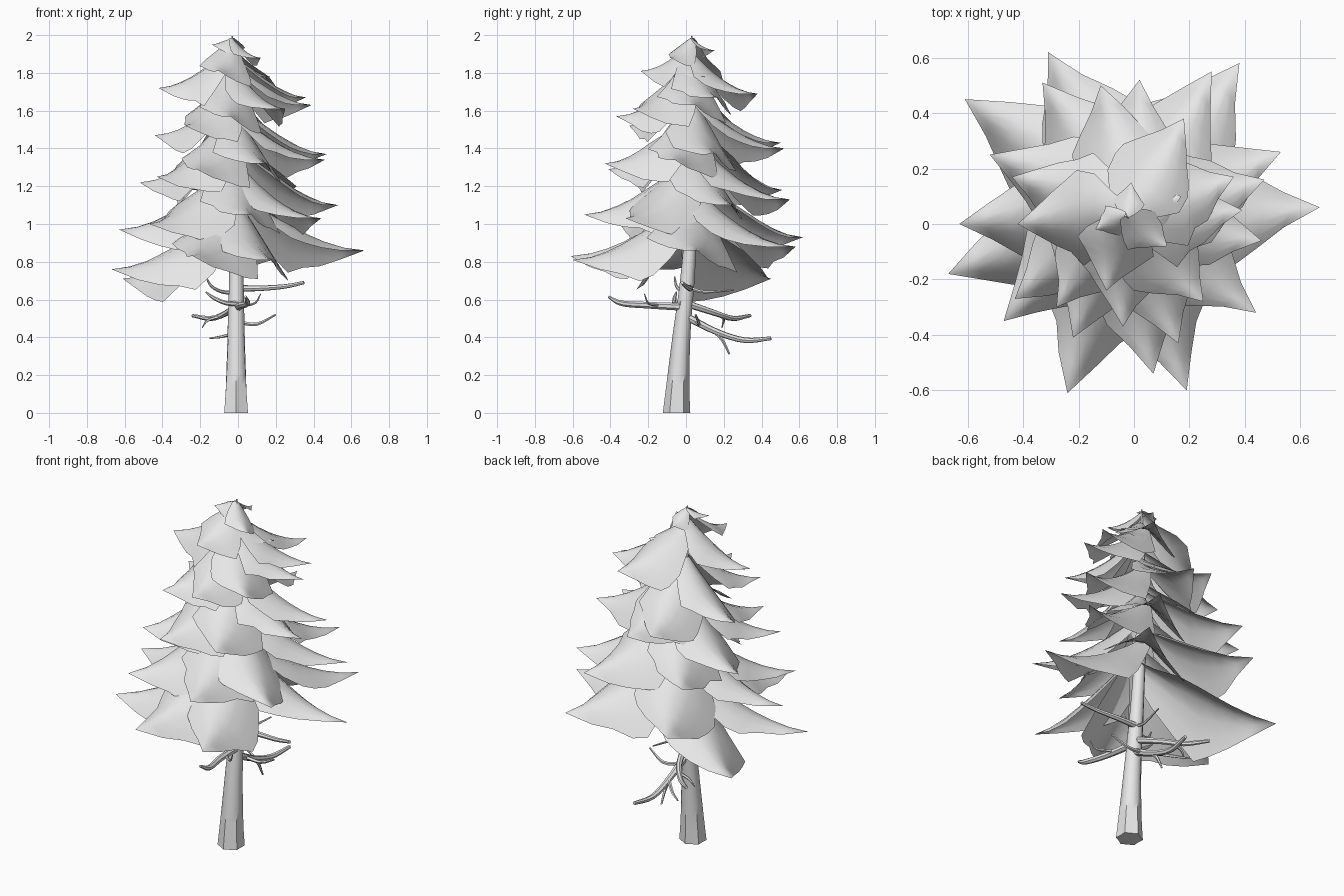
import bpy, bmesh, math, random
from mathutils import Vector

if "Cube" in bpy.data.objects:
    bpy.data.objects.remove(bpy.data.objects["Cube"])

random.seed(4)
grey = bpy.data.materials.new("pale_grey")
grey.diffuse_color = (0.8, 0.8, 0.8, 1)
grey.use_nodes = True
grey.node_tree.nodes["Principled BSDF"].inputs["Base Color"].default_value = grey.diffuse_color


def finish(bm, name, angle):
    mesh = bpy.data.meshes.new(name)
    bm.to_mesh(mesh)
    bm.free()
    mesh.materials.append(grey)
    ob = bpy.data.objects.new(name, mesh)
    bpy.context.collection.objects.link(ob)
    bpy.ops.object.select_all(action='DESELECT')
    ob.select_set(True)
    bpy.context.view_layer.objects.active = ob
    bpy.ops.object.shade_smooth_by_angle(angle=math.radians(angle))
    return ob


def smooth_path(pts, steps=4):
    """Catmull-Rom through points (x, y, z, radius)."""
    p = [Vector(q) for q in pts]
    p = [p[0] * 2 - p[1]] + p + [p[-1] * 2 - p[-2]]
    out = []
    for i in range(1, len(p) - 2):
        a, b, c, d = p[i - 1:i + 3]
        for k in range(steps):
            t = k / steps
            out.append((2 * b + (c - a) * t + (2 * a - 5 * b + 4 * c - d) * t * t
                        + (3 * b - a - 3 * c + d) * t ** 3) / 2)
    return out + [p[-2]]


def tube(name, path, sides, lobe=None, upright=False):
    bm = bmesh.new()
    rings = []
    for i, q in enumerate(path):
        d = path[min(i + 1, len(path) - 1)].xyz - path[max(i - 1, 0)].xyz
        d = Vector((0, 0, 1)) if upright else d.normalized()
        u = Vector((1, 0, 0)) if upright else d.cross(Vector((0, 0, 1))).normalized()
        v = d.cross(u)
        ring = []
        for k in range(sides):
            a = math.tau * k / sides
            r = q.w * (lobe(k, q.z) if lobe else 1)
            ring.append(bm.verts.new(q.xyz + (u * math.cos(a) + v * math.sin(a)) * r))
        rings.append(ring)
    for r0, r1 in zip(rings, rings[1:]):
        for k in range(sides):
            n = (k + 1) % sides
            bm.faces.new((r0[k], r0[n], r1[n], r1[k]))
    bm.faces.new(rings[0][::-1])
    bm.faces.new(rings[-1])
    return finish(bm, name, 50)


# Leaning trunk with a ridged, flared foot
TRUNK = [(-.01, -.05, 0, .066), (-.01, -.043, .15, .057), (-.01, -.023, .42, .046),
         (-.01, .015, .8, .036), (-.02, .04, 1.35, .025), (-.03, .03, 1.995, .004)]
trunk_path = smooth_path(TRUNK, 4)
tube("trunk", trunk_path, 12,
     lambda k, z: 1 + (0.1 if k % 2 else -0.08) * max(0.0, 1 - z / 0.5), True)


def trunk_at(z):
    for a, b in zip(trunk_path, trunk_path[1:]):
        if z <= b.z:
            t = max(0, (z - a.z) / (b.z - a.z))
            return a.xyz.lerp(b.xyz, t)
    return trunk_path[-1].xyz


# Bare dead branches and their twigs below the foliage
BRANCHES = [
    [(0, 0, .56, .021), (.02, -.2, .57, .018), (.05, -.34, .58, .015), (.04, -.41, .615, .007)],
    [(0, 0, .58, .02), (-.06, .15, .53, .016), (-.14, .25, .5, .014), (-.24, .34, .515, .009)],
    [(0, 0, .51, .021), (0, .16, .43, .017), (0, .31, .385, .015), (.02, .45, .395, .01)],
    [(0, .02, .66, .018), (.12, .02, .66, .015), (.25, 0, .67, .012), (.35, -.02, .69, .009)],
    [(.02, -.02, .58, .015), (-.06, -.06, .58, .012), (-.13, -.06, .61, .01), (-.17, -.05, .64, .004)],
    [(0, .02, .64, .014), (-.08, -.02, .64, .01), (-.14, -.05, .67, .008), (-.17, -.06, .72, .004)],
]
TWIGS = [
    [(0, .14, .44, .012), (0, .19, .39, .009), (0, .23, .31, .005)],
    [(0, .16, .43, .01), (-.08, .24, .405, .008), (-.15, .29, .395, .004)],
    [(0, .06, .48, .011), (.1, .07, .47, .009), (.2, .05, .52, .005)],
    [(-.1, .2, .51, .009), (-.16, .2, .49, .007), (-.19, .19, .45, .003)],
    [(.03, -.15, .57, .008), (.09, -.2, .58, .006), (.12, -.22, .63, .003)],
    [(0, .02, .66, .01), (.01, .1, .64, .008), (.04, .25, .65, .004)],
]
for i, b in enumerate(BRANCHES):
    tube(f"dead_branch_{i + 1}", smooth_path(b), 7)
for i, b in enumerate(TWIGS):
    tube(f"twig_{i + 1}", smooth_path(b, 3), 5)

# Outline of a bough: position along it, share of full half-width
OUTLINE = [(0, .25), (.14, .55), (.3, .85), (.46, 1), (.57, .82), (.7, .6), (.85, .31), (1, 0)]
ACROSS = (-1, -.67, -.33, 0, .33, .67, 1)


def bough(name, x, y, z):
    """Drooping sheet from trunk to tip, rolled so its anticlockwise edge hangs low."""
    tip = Vector((x, y, z))
    length = (tip - trunk_at(z)).xy.length
    drop = min(.33, .56 * length, 1.985 - z)
    root = trunk_at(z + drop)
    out = Vector((x - root.x, y - root.y, 0))
    side = Vector((-out.y, out.x, 0)).normalized()
    half = min(.08 + .2 * length, .45 * length)
    bm = bmesh.new()
    rows = []
    for u, w in OUTLINE[:-1]:
        mid = root + out * u
        mid.z = z + drop * (1 - u) ** 1.75
        jitter = {-1: random.uniform(.95, 1.2), 1: random.uniform(.88, 1.08)}
        row = []
        for v in ACROSS:
            h = half * w * jitter[1 if v > 0 else -1]
            p = mid + side * (v * h) - out * (.04 * abs(v))
            p.z -= h * (.42 * v + .6 * abs(v) ** 1.7)
            row.append(bm.verts.new(p))
        rows.append(row)
    for a, b in zip(rows, rows[1:]):
        for k in range(len(ACROSS) - 1):
            bm.faces.new((a[k], b[k], b[k + 1], a[k + 1]))
    end = bm.verts.new(tip)
    for k in range(len(ACROSS) - 1):
        bm.faces.new((rows[-1][k], end, rows[-1][k + 1]))
    finish(bm, name, 120)


# Bough tips, tier by tier from the bottom
TIERS = [
    [(.67, .06, .86), (.38, .58, .88), (-.31, .62, .93), (-.61, .45, .71),
     (-.67, -.18, .76), (-.24, -.61, .83), (.19, -.6, .81)],
    [(.53, .26, 1.1), (.28, .55, 1.13), (-.33, .51, 1.18), (-.63, 0, .97),
     (-.47, -.35, 1.0), (.07, -.54, 1.05), (.44, -.32, 1.03)],
    [(.46, -.06, 1.34), (.47, .16, 1.37), (.02, .52, 1.4), (-.12, .5, 1.43),
     (-.52, .25, 1.22), (-.43, -.27, 1.25), (-.22, -.41, 1.29), (.16, -.43, 1.32)],
    [(.39, .05, 1.63), (.36, .17, 1.67), (.18, .38, 1.69), (-.44, .17, 1.47),
     (-.28, -.3, 1.52), (-.04, -.37, 1.57), (.25, -.28, 1.61)],
    [(-.42, 0, 1.72), (-.1, -.24, 1.81), (.17, .1, 1.78)],
    [(.12, -.08, 1.88), (-.14, -.02, 1.95), (-.01, .15, 1.92)],
]
for t, tier in enumerate(TIERS):
    for i, tip in enumerate(tier):
        bough(f"bough_{t + 1}_{i + 1}", *tip)
